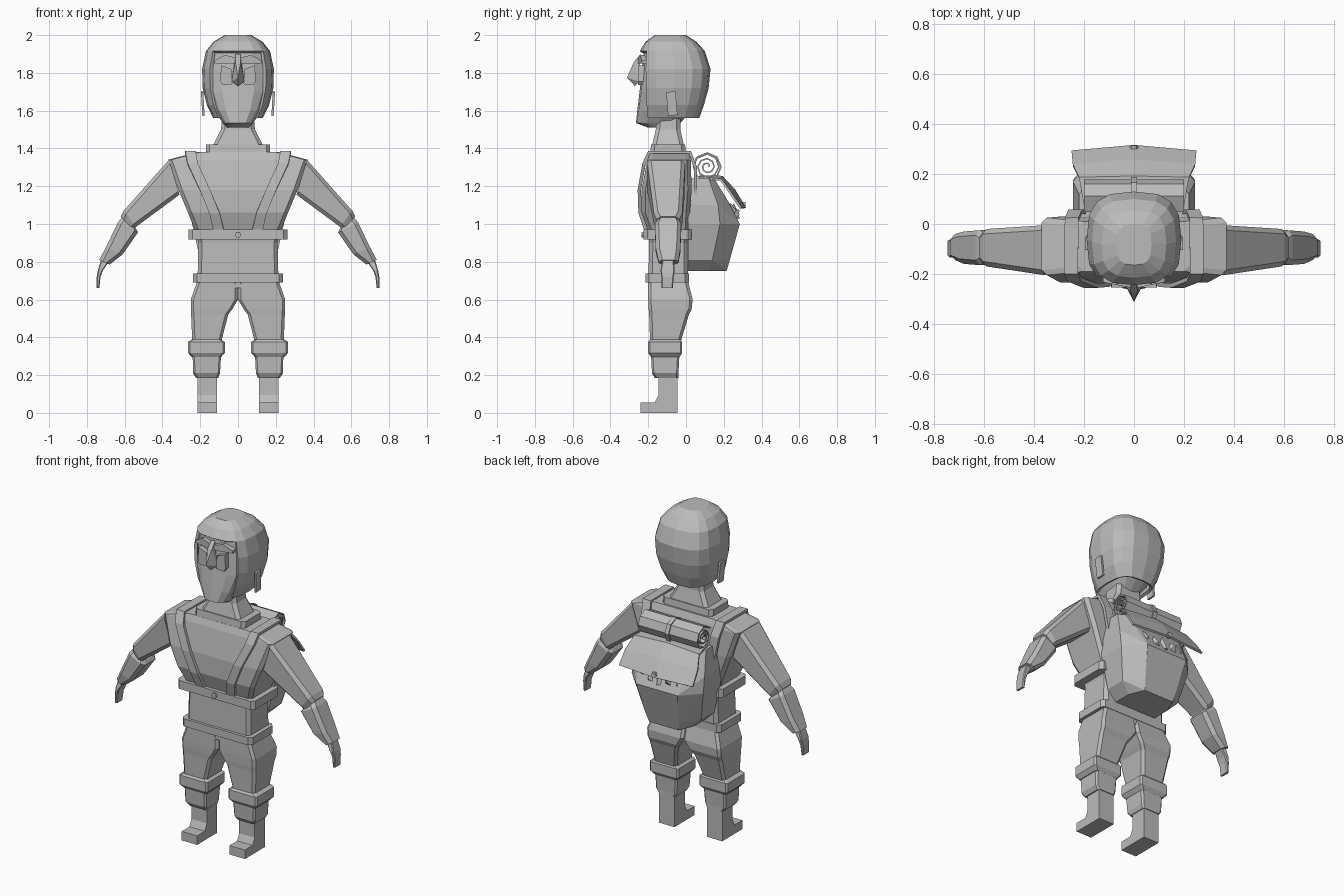
import bpy, bmesh, math
from mathutils import Vector

if "Cube" in bpy.data.objects:
    bpy.data.objects.remove(bpy.data.objects["Cube"])

grey = bpy.data.materials.new("plain grey")
grey.diffuse_color = (0.5, 0.5, 0.5, 1)
grey.use_nodes = True
grey.node_tree.nodes["Principled BSDF"].inputs["Base Color"].default_value = grey.diffuse_color


def finish(name, bm, thick=0, mirror=False):
    bmesh.ops.recalc_face_normals(bm, faces=bm.faces)
    me = bpy.data.meshes.new(name)
    bm.to_mesh(me)
    bm.free()
    me.materials.append(grey)
    ob = bpy.data.objects.new(name, me)
    bpy.context.collection.objects.link(ob)
    if thick:
        m = ob.modifiers.new("thickness", 'SOLIDIFY')
        m.thickness = thick
        m.offset = 0
    if mirror:
        ob.modifiers.new("mirror", 'MIRROR')
    return ob


def loft(name, rings, mirror=False):
    """Skin a closed solid through rings with equal point counts."""
    bm = bmesh.new()
    vs = [[bm.verts.new(p) for p in r] for r in rings]
    n = len(vs[0])
    for a, b in zip(vs, vs[1:]):
        for i in range(n):
            bm.faces.new((a[i], a[(i + 1) % n], b[(i + 1) % n], b[i]))
    bm.faces.new(vs[0])
    bm.faces.new(vs[-1])
    return finish(name, bm, mirror=mirror)


def hull(name, pts, mirror=False):
    bm = bmesh.new()
    for p in pts:
        bm.verts.new(p)
    r = bmesh.ops.convex_hull(bm, input=bm.verts[:])
    bmesh.ops.dissolve_limit(bm, angle_limit=0.02, verts=bm.verts[:], edges=bm.edges[:])
    return finish(name, bm, mirror=mirror)


def ribbon(name, path, width, thick, mirror=False):
    """Flat band following a path, its width along x."""
    bm = bmesh.new()
    vs = [[bm.verts.new((x + s * width / 2, y, z)) for s in (-1, 1)] for x, y, z in path]
    for a, b in zip(vs, vs[1:]):
        bm.faces.new((a[0], a[1], b[1], b[0]))
    return finish(name, bm, thick, mirror)


def rect(x0, x1, y0, y1, z, c=0.02):
    """Horizontal rectangle with chamfered corners."""
    return [(x0 + c, y0, z), (x1 - c, y0, z), (x1, y0 + c, z), (x1, y1 - c, z),
            (x1 - c, y1, z), (x0 + c, y1, z), (x0, y1 - c, z), (x0, y0 + c, z)]


def sym(z, hx, y0, y1, c=0.02):
    return rect(-hx, hx, y0, y1, z, c)


def limb(top, bot, y0, y1, c=0.02):
    """Cross-section of an arm between an upper and a lower (x, z) point."""
    t, b = Vector((top[0], 0, top[1])), Vector((bot[0], 0, bot[1]))
    d = (b - t).normalized() * c
    ys = [(t, y0 + c), (t, y1 - c), (t + d, y1), (b - d, y1),
          (b, y1 - c), (b, y0 + c), (b - d, y0), (t + d, y0)]
    return [(p.x, y, p.z) for p, y in ys]


def oval(z, hx, y0, y1, n=16, e=0.7):
    """Squarish oval ring; point 0 faces the front."""
    out = []
    for i in range(n):
        a = 2 * math.pi * i / n
        s, c = math.sin(a), math.cos(a)
        out.append((hx * math.copysign(abs(s) ** e, s),
                    (y0 + y1) / 2 - (y1 - y0) / 2 * math.copysign(abs(c) ** e, c), z))
    return out


# Torso and collar
loft("torso", [sym(0.66, .215, -.2, .01), sym(0.9, .21, -.195, .01), sym(0.96, .225, -.2, .015),
               sym(1.06, .265, -.235, .02), sym(1.18, .315, -.235, .03), sym(1.34, .37, -.205, .025),
               sym(1.38, .22, -.19, .01)])
loft("collar", [sym(1.37, .17, -.19, .0), sym(1.42, .17, -.185, -.005)])
loft("neck", [sym(1.41, .135, -.18, -.01), sym(1.5, .09, -.16, -.03), sym(1.6, .08, -.15, -.03)])

# Belts and buckle
loft("upper_belt", [sym(.918, .262, -.225, .03), sym(.97, .262, -.225, .03)])
loft("lower_belt", [sym(.69, .238, -.215, .015), sym(.737, .238, -.215, .015)])
loft("buckle", [[(.017 * math.cos(a * math.pi / 3), y, .943 + .017 * math.sin(a * math.pi / 3))
                 for a in range(6)] for y in (-.22, -.235)])

# Legs, cuffs and boots
loft("trouser_leg", [rect(0, .215, -.2, .01, .7, .015), rect(0, .25, -.2, .035, .6, .015),
                     rect(.03, .25, -.198, .03, .55, .015), rect(.052, .248, -.195, .015, .52, .015),
                     rect(.09, .242, -.19, -.03, .37, .015)], True)
loft("knee_cuff", [rect(.09, .245, -.185, -.035, .295, .01), rect(.07, .265, -.2, -.02, .318, .01),
                   rect(.07, .265, -.2, -.02, .375, .01), rect(.09, .245, -.19, -.03, .388, .01)], True)
loft("boot_top", [rect(.105, .222, -.165, -.04, .185, .01), rect(.095, .238, -.18, -.04, .21, .01),
                  rect(.09, .24, -.185, -.035, .3, .01)], True)
foot = [(-.045, 0), (-.24, 0), (-.24, .055), (-.165, .055), (-.145, .095), (-.145, .2), (-.045, .2)]
loft("boot", [[(x, y, z) for y, z in foot] for x in (.11, .215)], True)

# Arms
loft("upper_arm", [limb((.365, 1.34), (.31, 1.155), -.205, -.005),
                   limb((.605, 1.07), (.54, .985), -.17, -.02),
                   limb((.62, 1.04), (.555, .965), -.155, -.035)], True)
loft("forearm", [limb((.61, 1.04), (.54, .975), -.15, -.04), limb((.635, 1.01), (.53, .955), -.165, -.025),
                 limb((.70, .875), (.61, .84), -.16, -.03),
                 limb((.735, .81), (.68, .785), -.145, -.04)], True)
loft("hand", [limb((.725, .81), (.69, .79), -.125, -.065, .005),
              limb((.742, .755), (.715, .755), -.135, -.06, .005),
              limb((.748, .72), (.728, .72), -.13, -.065, .005),
              limb((.748, .66), (.734, .66), -.13, -.07, .005)], True)

# Helmet shell, open over the face
shape = [(1.56, .13, -.235, .07), (1.63, .165, -.245, .095), (1.72, .187, -.25, .12),
         (1.82, .19, -.255, .13), (1.915, .17, -.245, .1), (1.965, .13, -.215, .055), (2.0, .07, -.165, .0)]
bm = bmesh.new()
vs = [[bm.verts.new(p) for p in oval(*s)] for s in shape]
for k in range(len(vs) - 1):
    for i in range(16):
        if k > 3 or 2 <= i < 14:
            j = (i + 1) % 16
            bm.faces.new((vs[k][i], vs[k][j], vs[k + 1][j], vs[k + 1][i]))
bm.faces.new(vs[-1])
shell = finish("helmet", bm, .018)
shell.modifiers["thickness"].offset = -1

# Head and facial features
loft("head", [oval(1.51, .06, -.2, -.06), oval(1.535, .08, -.265, -.03), oval(1.6, .125, -.258, .03),
              oval(1.7, .165, -.246, .09), oval(1.82, .17, -.232, .1), oval(1.91, .15, -.225, .07)])
hull("nose", [(-.012, -.24, 1.9), (.012, -.24, 1.9), (-.014, -.275, 1.86), (.014, -.275, 1.86),
              (0, -.312, 1.775), (-.033, -.25, 1.755), (.033, -.25, 1.755), (0, -.27, 1.73)])
hull("cheek", [(x, y, z) for x, z in ((.03, 1.74), (.08, 1.735), (.093, 1.755), (.09, 1.84), (.035, 1.82))
               for y in (-.2, -.255)], True)
hull("brow", [(x, y, z) for x, z in ((.012, 1.85), (.07, 1.875), (.125, 1.85), (.125, 1.865),
                                     (.07, 1.895), (.012, 1.88)) for y in (-.2, -.258 + .2 * x)], True)
ribbon("ear_flap", [(.183, -.07, 1.575), (.19, -.08, 1.7)], .012, .05, True)

# Shoulder straps, running over to the pack
ribbon("shoulder_strap", [(.1, -.21, .96), (.125, -.243, 1.06), (.175, -.247, 1.18), (.24, -.222, 1.32),
                          (.252, -.195, 1.38), (.25, .02, 1.38), (.235, .05, 1.3), (.2, .05, 1.13)],
       .055, .018, True)


# Backpack
def pack_ring(z, a, b, ym, yb):
    return [(s * x, y, z) for s in (-1, 1) for x, y in ((a, .01), (a, ym), (b, yb))]


hull("backpack", pack_ring(.75, .14, .1, .12, .215) + pack_ring(.81, .2, .115, .14, .23)
     + pack_ring(1.0, .243, .14, .18, .285) + pack_ring(1.1, .245, .13, .17, .235)
     + pack_ring(1.24, .22, .18, .12, .15))

# Pack flap, bent over the top
bm = bmesh.new()
rows = [[(-.2, .07, 1.245), (0, .07, 1.25), (.2, .07, 1.245)],
        [(-.22, .185, 1.235), (0, .19, 1.25), (.22, .185, 1.235)],
        [(-.245, .235, 1.165), (0, .255, 1.18), (.245, .235, 1.165)],
        [(-.25, .29, 1.085), (0, .312, 1.085), (.25, .29, 1.085)]]
rv = [[bm.verts.new(p) for p in r] for r in rows]
for a, b in zip(rv, rv[1:]):
    for i in (0, 1):
        bm.faces.new((a[i], a[i + 1], b[i + 1], b[i]))
finish("pack_flap", bm, .012)
loft("flap_button", [[(.018 * math.cos(a * math.pi / 3), y, 1.1 + .018 * math.sin(a * math.pi / 3))
                      for a in range(6)] for y in (.295, .315)])

# Lumps of cargo peeking out below the flap
for i in range(7):
    x = -.18 + .06 * i
    y = .255 - .9 * max(0, abs(x) - .1)
    h = 1.09 + .02 * (i % 2)
    hull(f"cargo_{i}", [(x - .035, y, 1.02), (x + .035, y - .02, 1.01), (x, y + .03, 1.03 + .02 * (i % 3)),
                        (x - .01, y - .06, 1.04), (x + .01, y, h)])

# Rolled mat with a middle band
spiral = []
for i in range(19):
    a, r = math.pi / 2 - i * math.pi / 4, .068 - .0031 * i
    spiral.append((0, .112 + r * math.cos(a), 1.303 + r * math.sin(a)))
ribbon("rolled_mat", [(0, .05, 1.345)] + spiral, .4, .008)
band = [(0, .112 + .073 * math.cos(i * math.pi / 4), 1.303 + .073 * math.sin(i * math.pi / 4)) for i in range(9)]
ribbon("mat_band", band, .025, .008)
